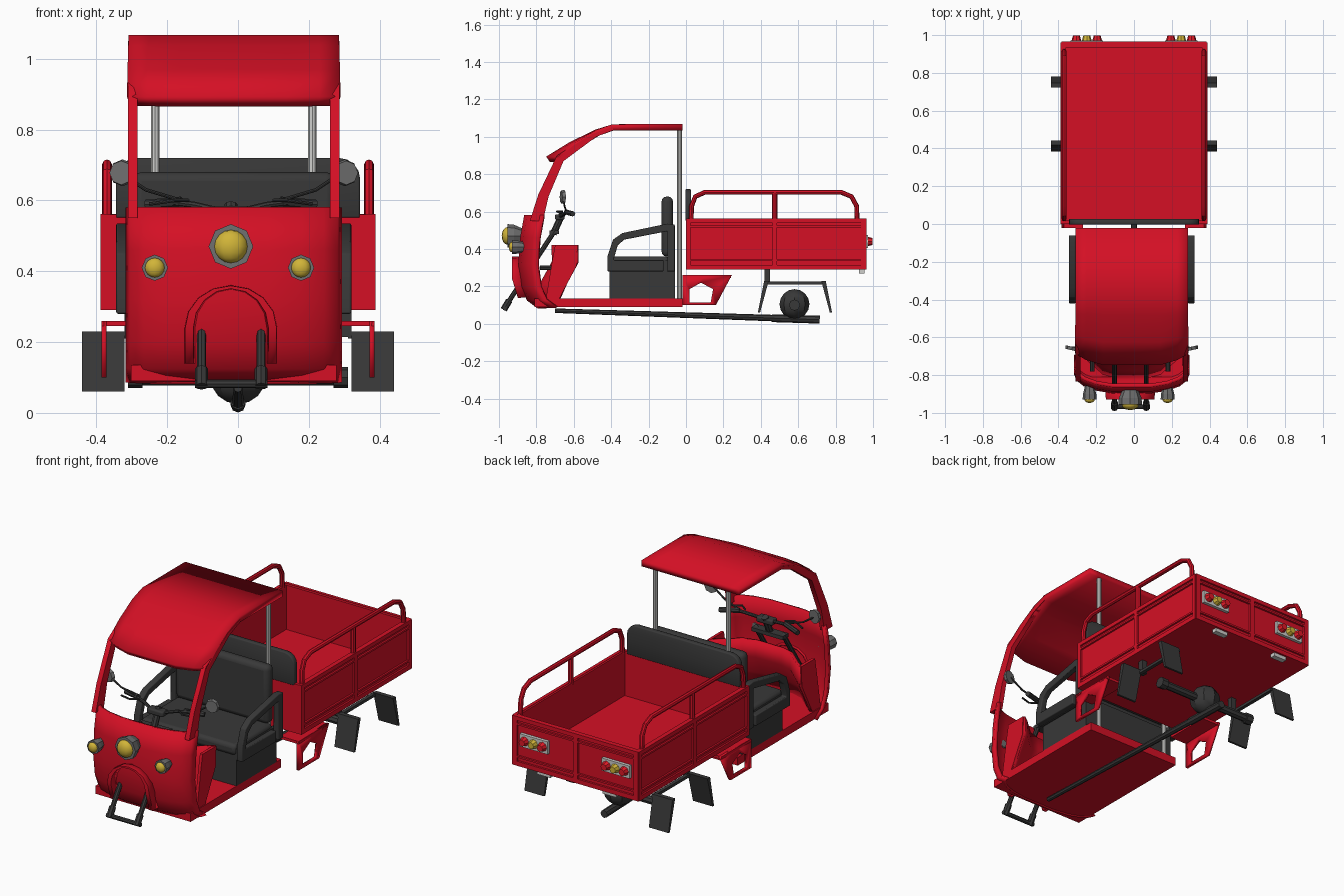
import bpy, bmesh, math
from mathutils import Vector

if "Cube" in bpy.data.objects:
    bpy.data.objects.remove(bpy.data.objects["Cube"])

def mat(name, r, g, b):
    m = bpy.data.materials.new(name)
    m.diffuse_color = (r, g, b, 1)
    m.use_nodes = True
    m.node_tree.nodes["Principled BSDF"].inputs["Base Color"].default_value = m.diffuse_color
    return m

RED = mat("red paint", .66, .005, .018)
BLACK = mat("black", .04, .04, .04)
GREY = mat("grey", .16, .16, .16)
YELLOW = mat("yellow lens", .64, .46, .04)
WHITE = mat("pale metal", .62, .62, .60)
LENS = mat("red lens", .75, .01, .02)
C = -.012      # cab centre line

def finish(name, m, bm, bevel=0, segs=3, thick=0, offset=0):
    bmesh.ops.recalc_face_normals(bm, faces=bm.faces)
    me = bpy.data.meshes.new(name)
    bm.to_mesh(me)
    bm.free()
    me.materials.append(m)
    ob = bpy.data.objects.new(name, me)
    bpy.context.collection.objects.link(ob)
    if thick:
        s = ob.modifiers.new("thickness", 'SOLIDIFY')
        s.thickness, s.offset = thick, offset
    if bevel:
        b = ob.modifiers.new("bevel", 'BEVEL')
        b.width, b.segments = bevel, segs
    return ob

def box(name, m, x, y, z, bevel=0):
    bm = bmesh.new()
    bmesh.ops.create_cube(bm, size=1)
    for v in bm.verts:
        v.co = [a[0] if c < 0 else a[1] for a, c in zip((x, y, z), v.co)]
    return finish(name, m, bm, bevel)

def prism(name, m, pts, x0, x1, bevel=0):
    """extrude a (y, z) outline along x"""
    bm = bmesh.new()
    f = bm.faces.new([bm.verts.new((x0, y, z)) for y, z in pts])
    r = bmesh.ops.extrude_face_region(bm, geom=[f])
    for v in r['geom']:
        if isinstance(v, bmesh.types.BMVert):
            v.co.x = x1
    return finish(name, m, bm, bevel)

def skin(name, m, rows, thick, closed=False, bevel=0):
    """sheet through rows of points, given thickness"""
    bm = bmesh.new()
    vs = [[bm.verts.new(p) for p in r] for r in rows]
    n = len(rows[0])
    for a, b in zip(vs, vs[1:]):
        for i in range(n if closed else n - 1):
            j = (i + 1) % n
            bm.faces.new((a[i], a[j], b[j], b[i]))
    return finish(name, m, bm, bevel, 2, thick)

def cone(name, m, p0, p1, r0, r1, sides=8):
    p0, p1 = Vector(p0), Vector(p1)
    d = p1 - p0
    bm = bmesh.new()
    bmesh.ops.create_cone(bm, cap_ends=True, segments=sides, radius1=r0, radius2=r1, depth=d.length)
    q = d.to_track_quat('Z', 'Y')
    for v in bm.verts:
        v.co = q @ v.co + (p0 + p1) / 2
    return finish(name, m, bm)

def ball(name, m, c, r, sides=10, squash=(1, 1, 1)):
    bm = bmesh.new()
    bmesh.ops.create_uvsphere(bm, u_segments=sides, v_segments=8, radius=r)
    for v in bm.verts:
        v.co = Vector([a * s for a, s in zip(v.co, squash)]) + Vector(c)
    return finish(name, m, bm)

def tube(name, m, pts, r):
    cu = bpy.data.curves.new(name, 'CURVE')
    cu.dimensions = '3D'
    cu.bevel_depth, cu.bevel_resolution, cu.use_fill_caps = r, 2, True
    s = cu.splines.new('POLY')
    s.points.add(len(pts) - 1)
    for p, c in zip(s.points, pts):
        p.co = (*c, 1)
    cu.materials.append(m)
    ob = bpy.data.objects.new(name, cu)
    bpy.context.collection.objects.link(ob)
    bpy.ops.object.select_all(action='DESELECT')
    ob.select_set(True)
    bpy.context.view_layer.objects.active = ob
    bpy.ops.object.convert(target='MESH')

def mirror_path(half):
    return [(-x, y) for x, y in reversed(half)] + half

# Cab front panel, curved in plan and in profile
plan = mirror_path([(.1, .003), (.19, .018), (.25, .04), (.285, .068), (.297, .10)])
prof = [(-.858, .58), (-.88, .46), (-.89, .32), (-.875, .20), (-.845, .13), (-.79, .09)]
skin("front_panel", RED, [[(C + x, y + d, z) for x, d in plan] for y, z in prof], .02)
# Inner leg shield
leg = mirror_path([(.08, -.71), (.15, -.69), (.24, -.61), (.28, -.58)])
skin("leg_shield", RED, [[(C + x, y + d, z) for x, y in leg]
     for d, z in ((0, .42), (0, .33), (-.06, .22), (-.10, .13))], .016)
# Roof with visor
roof = [(-.745, .88, .07), (-.62, .955, .04), (-.48, 1.022, .01), (-.39, 1.05, 0), (-.02, 1.05, 0)]
rp = mirror_path([(.15, .1), (.24, .5), (.297, 1)])
skin("roof", RED, [[(C + x, y + d * k, z) for x, k in rp] for y, z, d in roof], .034)
# Floor
box("floor", RED, (C - .29, C + .29), (-.81, -.02), (.09, .135))
for s in (-1, 1):
    # Windscreen pillars, side skirts of the leg shield, rear roof posts
    x0, x1 = C + s * .272, C + s * .299
    prism("windscreen_pillar", RED, [(-.835, .55), (-.765, .55), (-.735, .68), (-.655, .87), (-.48, 1.0),
          (-.39, 1.035), (-.39, 1.05), (-.50, 1.015), (-.69, .90), (-.79, .69)], x0, x1)
    prism("leg_shield_side", RED, [(-.75, .13), (-.68, .13), (-.585, .31), (-.58, .42), (-.70, .42), (-.715, .34)],
          C + s * .27, C + s * .286)
    cone("roof_post", WHITE, (C + s * .222, -.035, .1), (C + s * .222, -.035, 1.04), .013, .013, 10)

# Front mudguard arch
arch = [(-.125, .14), (-.125, .24)] + [(-.125 * math.cos(a), .24 + .115 * math.sin(a))
        for a in [math.pi * i / 8 for i in range(1, 8)]] + [(.125, .24), (.125, .14)]
skin("mudguard_arch", RED, [[(-.02 + x * k, (yb if z > .2 else yb + .03), z) for x, z in arch]
     for yb, k in ((-.87, 1), (-.925, 1), (-.925, .88), (-.89, .86))], .012)

# Lamps: main and two side lamps
for x, z, r, y0, y1 in ((-.02, .47, .063, -.87, -.955), (-.235, .41, .037, -.85, -.93), (.178, .41, .037, -.85, -.93)):
    cone("lamp_housing", GREY, (x, y0, z), (x, y0 - .05, z), r * .6, r * .95)
    cone("lamp_rim", GREY, (x, y0 - .05, z), (x, y1, z), r * .95, r)
    ball("lamp_lens", YELLOW, (x, y1, z), r * .74, 12, (1, .65, 1))

# Front fork with bottom bar
for x in (-.103, .065):
    tube("fork_leg", BLACK, [(x, -.97, .085), (x, -.70, .50)], .013)
    tube("fork_foot", BLACK, [(x, -.975, .075), (x, -.945, .125)], .018)
tube("fork_bar", BLACK, [(-.122, -.968, .082), (.084, -.968, .082)], .012)
box("fork_yoke", BLACK, (-.115, .077), (-.73, -.68), (.48, .50))
tube("steering_stem", BLACK, [(-.02, -.71, .48), (-.02, -.66, .59)], .018)

# Handlebar, grips, levers and mirrors
bar = mirror_path([(.05, 0), (.10, .6), (.16, 1)])
tube("handlebar", BLACK, [(x - .02, -.67 + .03 * t, .575 + .02 * t) for x, t in bar], .009)
box("dash_block", BLACK, (-.07, .03), (-.70, -.65), (.555, .585), .008)
for s in (-1, 1):
    X = lambda v: -.02 + s * v
    tube("grip", BLACK, [(X(.14), -.64, .597), (X(.24), -.605, .588)], .014)
    tube("brake_lever", BLACK, [(X(.12), -.66, .60), (X(.16), -.69, .60), (X(.23), -.66, .59)], .005)
    tube("mirror_stalk", BLACK, [(X(.14), -.64, .60), (X(.24), -.65, .63), (X(.315), -.655, .68)], .005)
    mx = C + s * .318
    cone("mirror", GREY, (mx, -.668, .678), (mx - s * .004, -.65, .678), .034, .038)
    tube("footrest", BLACK, [(X(.2), -.78, .30), (X(.2), -.72, .30)], .012)

# Seat
box("seat_base", BLACK, (C - .29, C + .29), (-.41, -.06), (.135, .31))
box("seat_cushion", BLACK, (C - .29, C + .29), (-.42, -.09), (.30, .36), .02)
box("seat_back", BLACK, (C - .285, C + .285), (-.13, -.07), (.36, .68), .025)
for s in (-1, 1):
    x0, x1 = C + s * .297, C + s * .332
    prism("seat_arm", BLACK, [(-.42, .28), (-.42, .36), (-.39, .45), (-.34, .485), (-.10, .535), (-.06, .53), (-.06, .28),
          (-.10, .28), (-.10, .495), (-.33, .45), (-.365, .42), (-.385, .35), (-.385, .34), (-.12, .34), (-.12, .28)],
          x0, x1, .005)
    box("seat_frame", BLACK, (min(C + s * .28, x0), max(C + s * .28, x0)), (-.41, -.06), (.28, .34))

# Cargo bed: floor and four walls
W = .382
box("bed_floor", RED, (-W, W), (.0, .96), (.29, .315))
box("bed_front", RED, (-W, W), (.0, .02), (.29, .56))
box("tailgate", RED, (-W, W), (.935, .955), (.29, .56))
for z0, z1 in ((.29, .315), (.335, .345), (.515, .525), (.54, .562)):
    box("tailgate_rib", RED, (-W, W), (.95, .966), (z0, z1))
for x in (-.37, 0, .37):
    box("tailgate_post", RED, (x - .014, x + .014), (.95, .966), (.29, .56))
# Rounded headboard pad
half = [(.345, .55), (.345, .63)] + [(.285 + .06 * math.cos(a), .66 + .06 * math.sin(a))
        for a in [math.pi / 8 * i for i in range(5)]]
pad = half + [(-x, z) for x, z in reversed(half)]
bm = bmesh.new()
bm.faces.new([bm.verts.new((x, .012, z)) for x, z in pad])
finish("headboard_pad", BLACK, bm, .006, 2, .03)

for s in (-1, 1):
    def sx(a, b):
        return tuple(sorted((s * a, s * b)))
    # Side walls with ribs and a bent tube rail
    box("bed_side", RED, sx(.36, .378), (0, .96), (.29, .56))
    for z0, z1 in ((.29, .315), (.335, .345), (.515, .525), (.54, .562)):
        box("side_rib", RED, sx(.37, .388), (0, .96), (z0, z1))
    for y in (.012, .475, .95):
        box("side_post", RED, sx(.37, .388), (y - .012, y + .012), (.29, .56))
    x = s * .37
    tube("bed_rail", RED, [(x, .027, .55), (x, .03, .63), (x, .05, .68), (x, .10, .703), (x, .83, .703),
                           (x, .885, .68), (x, .912, .63), (x, .915, .55)], .013)
    tube("rail_post", RED, [(x, .475, .55), (x, .475, .703)], .014)
    # Side guard with a cut-out and a top plate
    outer = [(-.02, .10), (.16, .10), (.245, .26), (.1, .26), (-.02, .26)]
    inner = [(.018, .115), (.132, .115), (.145, .185), (.08, .22), (.018, .185)]
    skin("side_guard", RED, [[(s * .378, y, z) for y, z in o] for o in (outer, inner)], .014, True)
    box("guard_top", RED, sx(.27, .385), (-.02, .24), (.245, .26))
    # Rear mud flaps on a thin bar
    for ya, yb in ((.43, .39), (.735, .775)):
        prism("mud_flap", BLACK, [(ya - .012, .23), (ya + .012, .23), (yb + .006, .06), (yb - .006, .06)], s * .32, s * .44)
    box("flap_bar", BLACK, sx(.31, .33), (.42, .745), (.21, .225))
    box("flap_hanger", BLACK, sx(.29, .32), (.42, .45), (.215, .29))
    # Tail lamps and number plate tabs
    c = s * .25
    box("tail_plate", WHITE, (c - .085, c + .085), (.955, .972), (.405, .475))
    for dx, m in ((-.055, LENS), (0, YELLOW), (.055, LENS)):
        cone("tail_lamp", m, (c + dx, .97, .44), (c + dx, .998, .44), .026, .018)
    box("rear_tab", WHITE, sx(.16, .24), (.925, .955), (.27, .292))
    cone("axle_hub", BLACK, (s * .27, .58, .10), (s * .31, .58, .10), .03, .03, 8)

# Drive line: shaft, differential and axle
cone("drive_shaft", BLACK, (0, -.70, .07), (0, .60, .026), .012, .018)
cone("shaft_end", BLACK, (0, .46, .03), (0, .715, .022), .021, .021)
ball("differential", BLACK, (0, .58, .105), .08, 8)
tube("rear_axle", BLACK, [(-.30, .58, .10), (.30, .58, .10)], .022)

# Smooth curved parts, keep sharp edges
for o in bpy.data.objects:
    o.select_set(o.type == 'MESH')
bpy.context.view_layer.objects.active = bpy.data.objects["floor"]
bpy.ops.object.shade_smooth_by_angle(angle=math.radians(35))
